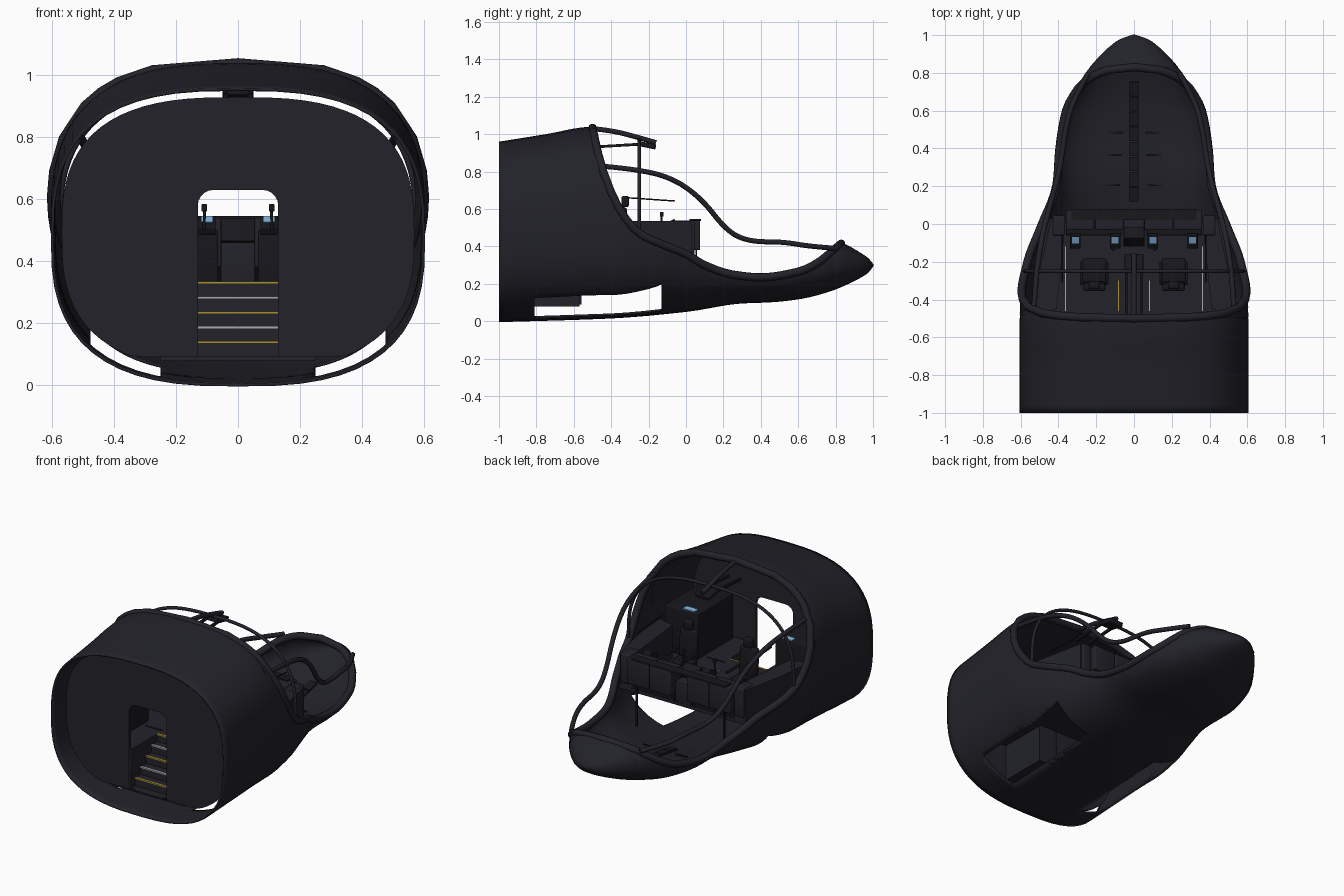
import bpy, bmesh, math
from mathutils import Vector

if "Cube" in bpy.data.objects:
    bpy.data.objects.remove(bpy.data.objects["Cube"])


def material(name, color):
    m = bpy.data.materials.new(name)
    m.use_nodes = True
    m.diffuse_color = (*color, 1)
    m.node_tree.nodes["Principled BSDF"].inputs["Base Color"].default_value = (*color, 1)
    return m


HULL = material("dark hull", (.016, .016, .023))
TRIM = material("black trim", (.009, .009, .012))
SCREEN = material("screen blue", (.25, .5, .8))
YELLOW = material("marking yellow", (.4, .28, .03))
WHITE = material("marking white", (.4, .4, .42))


def add_mesh(name, bm, mat, smooth=False):
    bmesh.ops.recalc_face_normals(bm, faces=bm.faces)
    me = bpy.data.meshes.new(name)
    bm.to_mesh(me)
    bm.free()
    ob = bpy.data.objects.new(name, me)
    bpy.context.collection.objects.link(ob)
    me.materials.append(mat)
    if smooth:
        bpy.ops.object.select_all(action='DESELECT')
        bpy.context.view_layer.objects.active = ob
        ob.select_set(True)
        bpy.ops.object.shade_smooth_by_angle(angle=math.radians(40))
    return ob


def box(name, x, y, z, mat=HULL, bevel=0, tilt=0):
    """Box from (min, max) pairs, optionally bevelled and tilted about x."""
    bm = bmesh.new()
    bmesh.ops.create_cube(bm, size=1)
    for v in bm.verts:
        v.co = Vector([v.co[i] * (r[1] - r[0]) for i, r in enumerate((x, y, z))])
    if bevel:
        bmesh.ops.bevel(bm, geom=bm.edges[:], offset=bevel, segments=3, affect='EDGES', profile=.5)
    ob = add_mesh(name, bm, mat, bevel > 0)
    ob.location = [sum(r) / 2 for r in (x, y, z)]
    ob.rotation_euler.x = tilt
    return ob


def prism(name, outline, z0, z1, mat=HULL):
    bm = bmesh.new()
    f = bm.faces.new([bm.verts.new((x, y, z0)) for x, y in outline])
    ext = bmesh.ops.extrude_face_region(bm, geom=[f])["geom"]
    for v in ext:
        if isinstance(v, bmesh.types.BMVert):
            v.co.z = z1
    return add_mesh(name, bm, mat)


def tube(name, pts, radius, mat=HULL, cyclic=False, kind='POLY'):
    cu = bpy.data.curves.new(name, 'CURVE')
    cu.dimensions = '3D'
    cu.bevel_depth, cu.bevel_resolution, cu.use_fill_caps = radius, 3, True
    sp = cu.splines.new(kind)
    sp.points.add(len(pts) - 1)
    for p, c in zip(sp.points, pts):
        p.co = (*c, 1)
    sp.use_cyclic_u = cyclic
    if kind == 'NURBS':
        sp.order_u, sp.use_endpoint_u = 3, True
    cu.materials.append(mat)
    ob = bpy.data.objects.new(name, cu)
    bpy.context.collection.objects.link(ob)
    return ob


def interp(keys, y):
    """Monotone smooth interpolation through (y, value) keys."""
    y = min(max(y, keys[0][0]), keys[-1][0])
    d = [(b[1] - a[1]) / (b[0] - a[0]) for a, b in zip(keys, keys[1:])]
    m = [d[0]] + [2 * a * b / (a + b) if a * b > 0 else 0 for a, b in zip(d, d[1:])] + [d[-1]]
    i = max(k for k in range(len(d)) if keys[k][0] <= y)
    h = keys[i + 1][0] - keys[i][0]
    t = (y - keys[i][0]) / h
    return ((1 + 2 * t) * (1 - t) ** 2 * keys[i][1] + t * (1 - t) ** 2 * h * m[i]
            + t * t * (3 - 2 * t) * keys[i + 1][1] + t * t * (t - 1) * h * m[i + 1])


# Hull profiles along y: half width, bottom, top, edge of the canopy opening
WIDTH = [(-1, .6), (-.4, .6), (-.2, .565), (0, .49), (.2, .42), (.4, .4), (.6, .36),
         (.7, .31), (.8, .25), (.9, .165), (.97, .08), (1, .0004)]
BOTTOM = [(-1, 0), (-.4, .02), (0, .055), (.3, .1), (.45, .106), (.6, .122),
          (.75, .158), (.9, .22), (.97, .262), (1, .2997)]
TOP = [(-1, .955), (-.75, .995), (-.5, 1.035), (-.25, .97), (0, .82), (.2, .6), (.4, .46),
       (.6, .435), (.83, .415), (.9, .38), (.97, .335), (1, .3003)]
EDGE = [(-.5, 1.035), (-.46, .86), (-.4, .69), (-.33, .56), (-.25, .47), (-.1, .4), (0, .36),
        (.1, .3), (.25, .25), (.4, .235), (.6, .265), (.7, .31), (.8, .39), (.83, .415)]


def section(y, t):
    """Point of the hull skin at y, with t measured from the keel."""
    n = 2.75 - .5 * max(0, y)
    w, b, top = (interp(k, y) for k in (WIDTH, BOTTOM, TOP))
    s, c = math.sin(t), math.cos(t)
    x = math.copysign(abs(s) ** (2 / n), s) * w
    return Vector((x, y, (b + top) / 2 - math.copysign(abs(c) ** (2 / n), c) * (top - b) / 2))


def edge_angle(y):
    if y <= -.5 or y >= .83:
        return math.pi
    n = 2.75 - .5 * max(0, y)
    b, top = interp(BOTTOM, y), interp(TOP, y)
    s = max(-1, min(1, ((b + top) / 2 - interp(EDGE, y)) / ((top - b) / 2)))
    return math.acos(math.copysign(abs(s) ** (n / 2), s))


# Hull skin with the canopy opening and the two lower hatches
stations = sorted({round(-1 + .04 * i, 3) for i in range(51)}
                  | {-.81, -.5, -.495, -.487, -.47, -.13, .78, .815, .83, .975, .99})
SEG = 56
bm = bmesh.new()
rings = [[bm.verts.new(section(y, edge_angle(y) * (2 * k / SEG - 1))) for k in range(SEG + 1)]
         for y in stations]
for a, b in zip(rings, rings[1:]):
    for k in range(SEG):
        bm.faces.new((a[k], a[k + 1], b[k + 1], b[k]))
bmesh.ops.remove_doubles(bm, verts=bm.verts[:], dist=.0009)
for px in (-.48, -.25, .25, .48):
    bmesh.ops.bisect_plane(bm, geom=bm.verts[:] + bm.edges[:] + bm.faces[:],
                           plane_co=(px, 0, 0), plane_no=(1, 0, 0))
hatch = []
for f in bm.faces:
    c = f.calc_center_median()
    if -.81 < c.y < -.13 and .25 < abs(c.x) < .48 and c.z < .25:
        hatch.append(f)
bmesh.ops.delete(bm, geom=hatch, context='FACES')
hull = add_mesh("hull", bm, HULL, True)
shell = hull.modifiers.new("shell", 'SOLIDIFY')
shell.thickness, shell.offset = .01, 0

# Rim around the canopy opening
rim_y = [y for y in stations if -.5 < y < .83]
right = [section(y, edge_angle(y)) for y in rim_y]
left = [Vector((-p.x, p.y, p.z)) for p in reversed(right)]
tube("canopy_rim", [section(-.5, math.pi)] + right + [section(.83, math.pi)] + left, .022, HULL, True)

# Canopy frame: hoop, side rails, centre spar
a = edge_angle(-.25)
tube("canopy_hoop", [section(-.25, a + (2 * math.pi - 2 * a) * i / 40) for i in range(41)], .01)
for s in (-1, 1):
    tube("side_rail", [(s * x, y, z) for x, y, z in (
        (.53, -.46, .83), (.52, -.28, .815), (.49, -.08, .77), (.45, .08, .66), (.41, .22, .48),
        (.385, .34, .425), (.36, .52, .425), (.32, .66, .4), (.24, .8, .39))], .014, HULL, kind='NURBS')
    box("overhead_strut", (s * .04 - .007, s * .04 + .007), (-.48, -.25), (.932, .947), TRIM, tilt=.06)
tube("centre_spar", [(0, -.5, 1.03), (0, -.4, 1.02), (0, -.28, .99), (0, -.16, .955)], .014, kind='NURBS')
box("overhead_panel", (-.05, .05), (-.26, -.16), (.928, .955), TRIM, .005, -.2)

# Rear bulkhead with doorway
cu = bpy.data.curves.new("bulkhead", 'CURVE')
cu.dimensions, cu.fill_mode, cu.extrude = '2D', 'BOTH', .008
outline = []
for i in range(72):
    s, c = math.sin(i * math.pi / 36), math.cos(i * math.pi / 36)
    outline.append((math.copysign(abs(s) ** .72, s) * .57,
                    max(.09, .49 + math.copysign(abs(c) ** .72, c) * .44)))
door = [(-.13, .092), (.13, .092)]
for cx, start in ((.08, 0), (-.08, 90)):
    for i in range(6):
        r = math.radians(start + i * 18)
        door.append((cx + .05 * math.cos(r), .58 + .05 * math.sin(r)))
for pts in (outline, door):
    sp = cu.splines.new('POLY')
    sp.points.add(len(pts) - 1)
    for p, c in zip(sp.points, pts):
        p.co = (*c, 0, 1)
    sp.use_cyclic_u = True
cu.materials.append(HULL)
bulkhead = bpy.data.objects.new("bulkhead", cu)
bpy.context.collection.objects.link(bulkhead)
bulkhead.location.y, bulkhead.rotation_euler.x = -.89, math.pi / 2

# Stairs with marked nosings, between side boxes
for i in range(5):
    y, z = -.84 + .055 * i, .14 + .048 * i
    box("stair", (-.13, .13), (y, -.56), (max(.08, z - .05), z))
    box("stair_nosing", (-.13, .13), (y - .004, y + .008), (z - .005, z + .002), (YELLOW, WHITE)[i % 2])
box("landing", (-.25, .25), (-.89, -.57), (.078, .09))

# Cockpit deck, side cabinets, consoles and seats
prism("deck", [(-.55, -.56), (.55, -.56), (.53, -.25), (.45, .03), (-.45, .03), (-.53, -.25)], .312, .332)
for s in (-1, 1):
    def sx(a, b):
        return tuple(sorted((s * a, s * b)))
    box("stair_side", sx(.13, .25), (-.88, -.57), (.08, .332))
    box("rear_deck", sx(.25, .55), (-.88, -.56), (.312, .332))
    box("rear_cabinet", sx(.27, .5), (-.86, -.5), (.332, .62), TRIM, .006)
    box("cabinet_screen", sx(.3, .38), (-.55, -.51), (.62, .626), SCREEN)
    prism("side_console", [(s * x, y) for x, y in ((.52, -.48), (.5, -.25), (.44, .03), (.36, .03), (.41, -.45))],
          .33, .535)
    box("dash_locker", sx(.065, .36), (-.06, .03), (.33, .5), TRIM, .004)
    for i in range(2):
        x = .055 + .155 * i
        box("dash_front", sx(x, x + .15), (-.03, .075), (.38, .54), HULL, .006)
    box("dash_end", sx(.365, .43), (-.06, .045), (.36, .54), HULL, .006)
    for x in (.1, .31):
        box("display_housing", sx(x - .028, x + .028), (-.13, -.05), (.5, .53), TRIM, .004, .5)
        box("display", sx(x - .018, x + .018), (-.105, -.065), (.532, .536), SCREEN, 0, .5)
    box("dash_support", sx(.3, .31), (.05, .06), (.12, .39), TRIM)
    tube("control_stick", [(s * .11, -.13, .5), (s * .108, -.13, .57)], .005, TRIM)
    box("stick_grip", sx(.1, .118), (-.14, -.12), (.56, .585), TRIM, .004)
    tube("display_arm", [(s * .38, -.31, .66), (s * .38, -.06, .643)], .004, TRIM)
    # Pilot seat
    box("seat_pedestal", sx(.18, .24), (-.3, -.22), (.33, .4), TRIM)
    box("seat_cushion", sx(.145, .275), (-.33, -.18), (.4, .44), TRIM, .015)
    box("seat_back", sx(.15, .27), (-.35, -.31), (.43, .61), TRIM, .015, .08)
    box("seat_headrest", sx(.18, .24), (-.345, -.305), (.61, .67), TRIM, .012)
    for x in (.135, .272):
        box("seat_armrest", sx(x, x + .015), (-.32, -.2), (.47, .485), TRIM, .004)
    # Floor markings
    box("floor_line_outer", sx(.36, .366), (-.46, -.12), (.332, .336), WHITE)
    box("floor_line_inner", sx(.08, .086), (-.46, -.3), (.332, .336), YELLOW if s < 0 else WHITE)
box("dash_top", (-.33, .33), (.02, .08), (.535, .546), TRIM)
box("centre_pedestal", (-.055, .055), (-.12, .03), (.33, .46), HULL, .004)
box("centre_housing", (-.055, .055), (-.1, -.03), (.445, .53), TRIM, .004, -.5)
box("centre_screen", (-.038, .038), (-.094, -.088), (.47, .525), SCREEN, 0, -.5)

# Keel strip and ribs along the nose floor
for i in range(8):
    y = .12 + .08 * i
    z0, z1 = interp(BOTTOM, y), interp(BOTTOM, y + .07)
    box("keel_plate", (-.025, .025), (y, y + .075), ((z0 + z1) / 2 + .006, (z0 + z1) / 2 + .016), TRIM,
        0, math.atan2(z1 - z0, .07))
for y in (.2, .36, .48):
    for s in (-1, 1):
        c = section(y, s * .18)
        box("floor_slot", (c.x - .04, c.x + .04), (y, y + .01), (c.z + .004, c.z + .014), TRIM)
